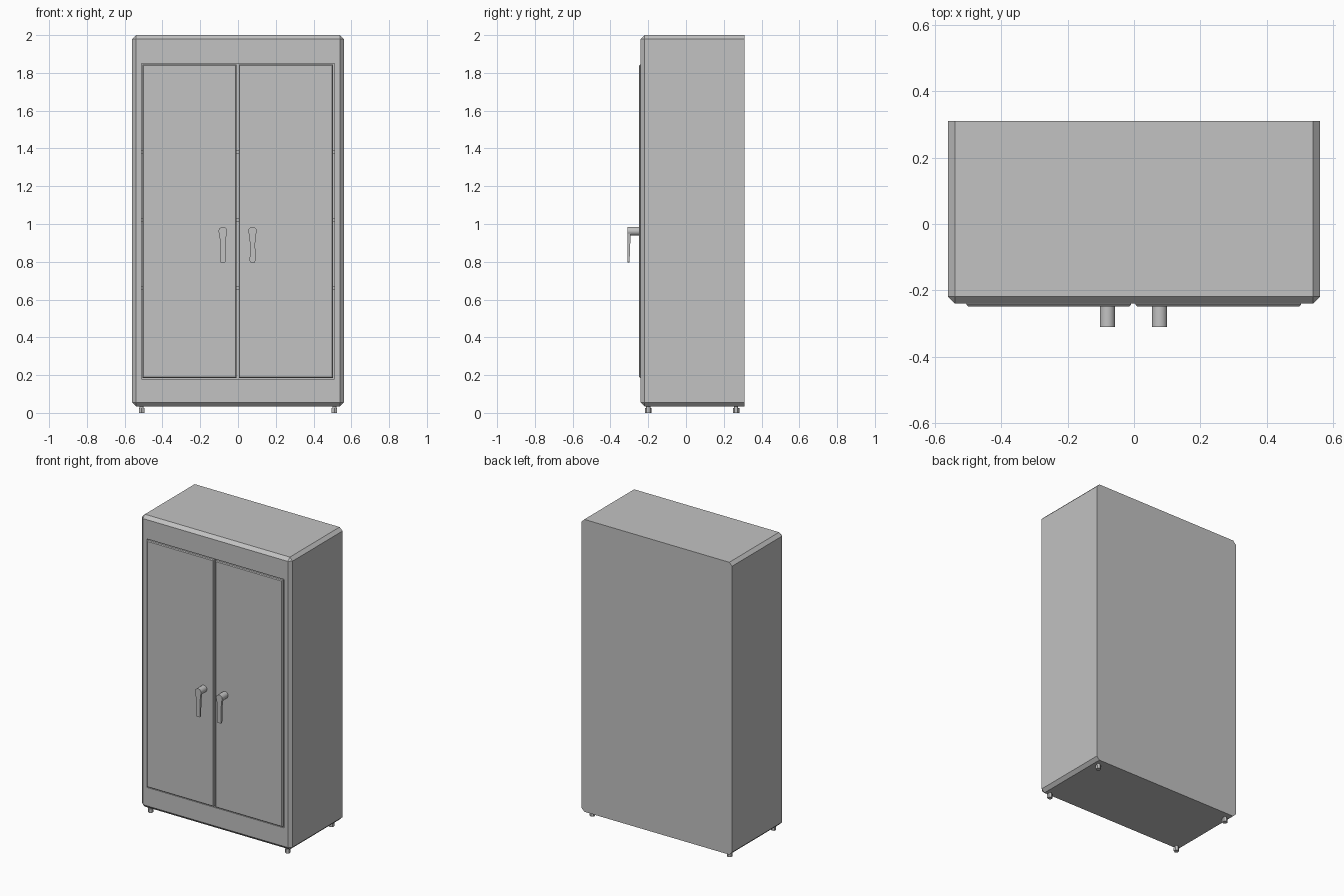
import bpy, bmesh, math
from mathutils import Matrix

if "Cube" in bpy.data.objects:
    bpy.data.objects.remove(bpy.data.objects["Cube"])

grey = bpy.data.materials.new("painted grey metal")
grey.diffuse_color = (0.54, 0.54, 0.54, 1)
grey.use_nodes = True
grey.node_tree.nodes["Principled BSDF"].inputs["Base Color"].default_value = grey.diffuse_color


def finish(name, bm, smooth=False):
    bmesh.ops.recalc_face_normals(bm, faces=bm.faces[:])
    mesh = bpy.data.meshes.new(name)
    bm.to_mesh(mesh)
    bm.free()
    mesh.materials.append(grey)
    obj = bpy.data.objects.new(name, mesh)
    bpy.context.collection.objects.link(obj)
    if smooth:
        bpy.ops.object.select_all(action='DESELECT')
        obj.select_set(True)
        bpy.context.view_layer.objects.active = obj
        bpy.ops.object.shade_smooth_by_angle(angle=math.radians(35))
    return obj


def box(lo, hi):
    bm = bmesh.new()
    size = [h - l for l, h in zip(lo, hi)]
    mid = [(h + l) / 2 for l, h in zip(lo, hi)]
    bmesh.ops.create_cube(bm, size=1, matrix=Matrix.Translation(mid) @ Matrix.Diagonal((*size, 1)))
    return bm


def bevel(bm, width, keep):
    edges = [e for e in bm.edges if keep(e)]
    bmesh.ops.bevel(bm, geom=edges, offset=width, offset_type='OFFSET',
                    segments=1, profile=0.5, affect='EDGES')


def cylinder(bm, radius, depth, center, axis, sides):
    rot = Matrix.Rotation(math.pi / 2, 4, 'X') if axis == 'Y' else Matrix()
    bmesh.ops.create_cone(bm, cap_ends=True, segments=sides, radius1=radius, radius2=radius,
                          depth=depth, matrix=Matrix.Translation(center) @ rot)


# Cabinet shell: chamfered everywhere except around the flat back
bm = box((-0.56, -0.24, 0.035), (0.56, 0.31, 2.0))
bevel(bm, 0.021, lambda e: not all(v.co.y > 0.3 for v in e.verts)
      and not all(abs(v.co.y - e.verts[0].co.y) < 1e-4 and v.co.z < 0.1 and v.co.y > 0.3 for v in e.verts)
      and not (abs(e.verts[0].co.z - e.verts[1].co.z) > 1 and e.verts[0].co.y > 0.3))
shell = finish("cabinet_shell", bm)

# Hollow interior behind the doors
cutter = finish("interior_cutter", box((-0.51, -0.4, 0.18), (0.51, 0.29, 1.85)))
cutter.hide_render = True
cut = shell.modifiers.new("hollow", 'BOOLEAN')
cut.operation = 'DIFFERENCE'
cut.solver = 'EXACT'
cut.object = cutter
bpy.context.view_layer.objects.active = shell
bpy.ops.object.modifier_apply(modifier=cut.name)
bpy.data.objects.remove(cutter)

# Shelves
for i, z in enumerate((0.66, 1.02, 1.38)):
    finish(f"shelf_{i + 1}", box((-0.51, -0.19, z - 0.01), (0.51, 0.29, z + 0.01)))

# Doors with chamfered front rims, and lever handles
for side, x0, x1 in (("left", -0.505, -0.009), ("right", 0.004, 0.503)):
    bm = box((x0, -0.248, 0.186), (x1, -0.222, 1.844))
    bevel(bm, 0.005, lambda e: all(v.co.y < -0.24 for v in e.verts))
    finish(side + "_door", bm)

    hx = -0.08 if side == "left" else 0.077
    bm = bmesh.new()
    cylinder(bm, 0.023, 0.065, (hx, -0.2775, 0.962), 'Y', 32)
    finish(side + "_handle_pivot", bm, True)

    # Tapered lever: narrow bar with a rounded lower end
    outline = [(-0.02, 0.955), (-0.014, 0.90), (-0.015, 0.805), (-0.011, 0.795),
               (0.011, 0.795), (0.015, 0.805), (0.014, 0.90), (0.02, 0.955)]
    bm = bmesh.new()
    front = [bm.verts.new((hx + x, -0.31, z)) for x, z in outline]
    back = [bm.verts.new((hx + x, -0.299 + 0.006 * (z - 0.795) / 0.16, z)) for x, z in outline]
    bm.faces.new(front)
    bm.faces.new(back)
    for i in range(len(outline)):
        j = (i + 1) % len(outline)
        bm.faces.new((front[i], front[j], back[j], back[i]))
    finish(side + "_handle_lever", bm)

# Levelling feet
for i, x in enumerate((-0.51, 0.51)):
    for j, y in enumerate((-0.2, 0.265)):
        bm = bmesh.new()
        cylinder(bm, 0.017, 0.026, (x, y, 0.013), 'Z', 6)
        cylinder(bm, 0.011, 0.02, (x, y, 0.03), 'Z', 12)
        finish(f"foot_{i}_{j}", bm)
